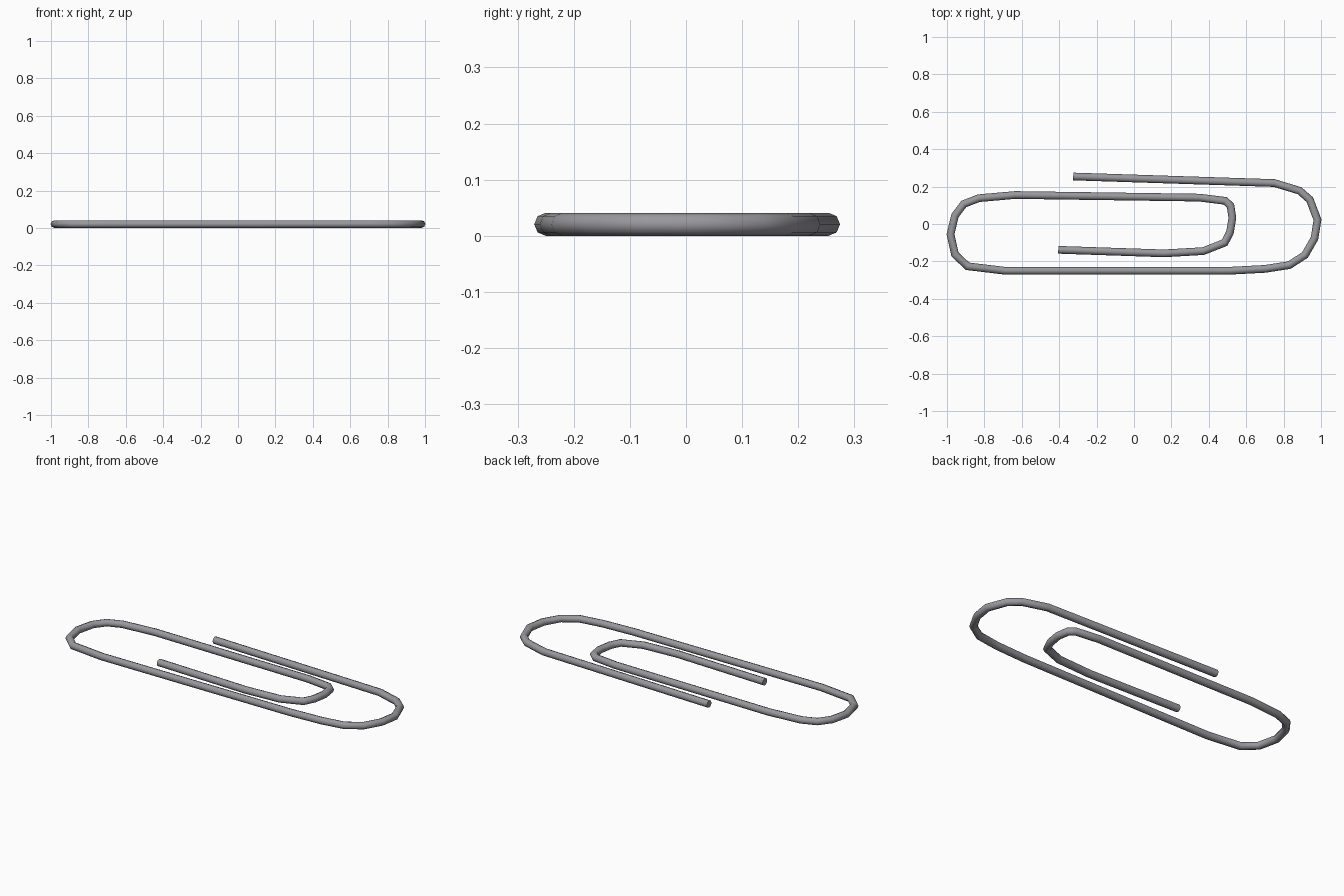
import bpy, bmesh, math
from mathutils import Vector

if "Cube" in bpy.data.objects:
    bpy.data.objects.remove(bpy.data.objects["Cube"])

# wire centre line, outer free end to inner free end
path = [(-.325, .254), (.75, .219), (.885, .178), (.94, .13), (.981, .022),
        (.965, -.077), (.914, -.166), (.83, -.22), (.70, -.24), (.51, -.25),
        (-.69, -.25), (-.89, -.226), (-.957, -.163), (-.981, -.055),
        (-.957, .045), (-.91, .107), (-.83, .138), (-.635, .155),
        (.35, .141), (.487, .124), (.516, .098), (.526, .032), (.513, -.045),
        (.485, -.1), (.37, -.145), (.16, -.157), (-.405, -.138)]
pts = [Vector(p) for p in path]
SIDES, RADIUS = 8, .0205

# sweep a round section with mitred joints
bm = bmesh.new()
rings = []
for i, p in enumerate(pts):
    a = (p - pts[i - 1]).normalized() if i else (pts[1] - p).normalized()
    b = (pts[i + 1] - p).normalized() if i < len(pts) - 1 else a
    t = (a + b).normalized()
    n = Vector((-t.y, t.x)) / max(t.dot(a), .8)
    ring = []
    for k in range(SIDES):
        w = 2 * math.pi * k / SIDES
        q = p + n * RADIUS * math.cos(w)
        ring.append(bm.verts.new((q.x, q.y, RADIUS * (1 + math.sin(w)))))
    rings.append(ring)
for r, s in zip(rings, rings[1:]):
    for k in range(SIDES):
        j = (k + 1) % SIDES
        bm.faces.new((r[k], r[j], s[j], s[k]))
bm.faces.new(rings[0])
bm.faces.new(rings[-1])
bmesh.ops.recalc_face_normals(bm, faces=bm.faces[:])
mesh = bpy.data.meshes.new("clip_wire")
bm.to_mesh(mesh)
bm.free()

# steel colour
mat = bpy.data.materials.new("steel grey")
mat.diffuse_color = (.32, .32, .34, 1)
mat.use_nodes = True
mat.node_tree.nodes["Principled BSDF"].inputs["Base Color"].default_value = mat.diffuse_color
mesh.materials.append(mat)
obj = bpy.data.objects.new("clip_wire", mesh)
bpy.context.collection.objects.link(obj)
bpy.context.view_layer.objects.active = obj
obj.select_set(True)
bpy.ops.object.shade_smooth_by_angle(angle=math.radians(60))
